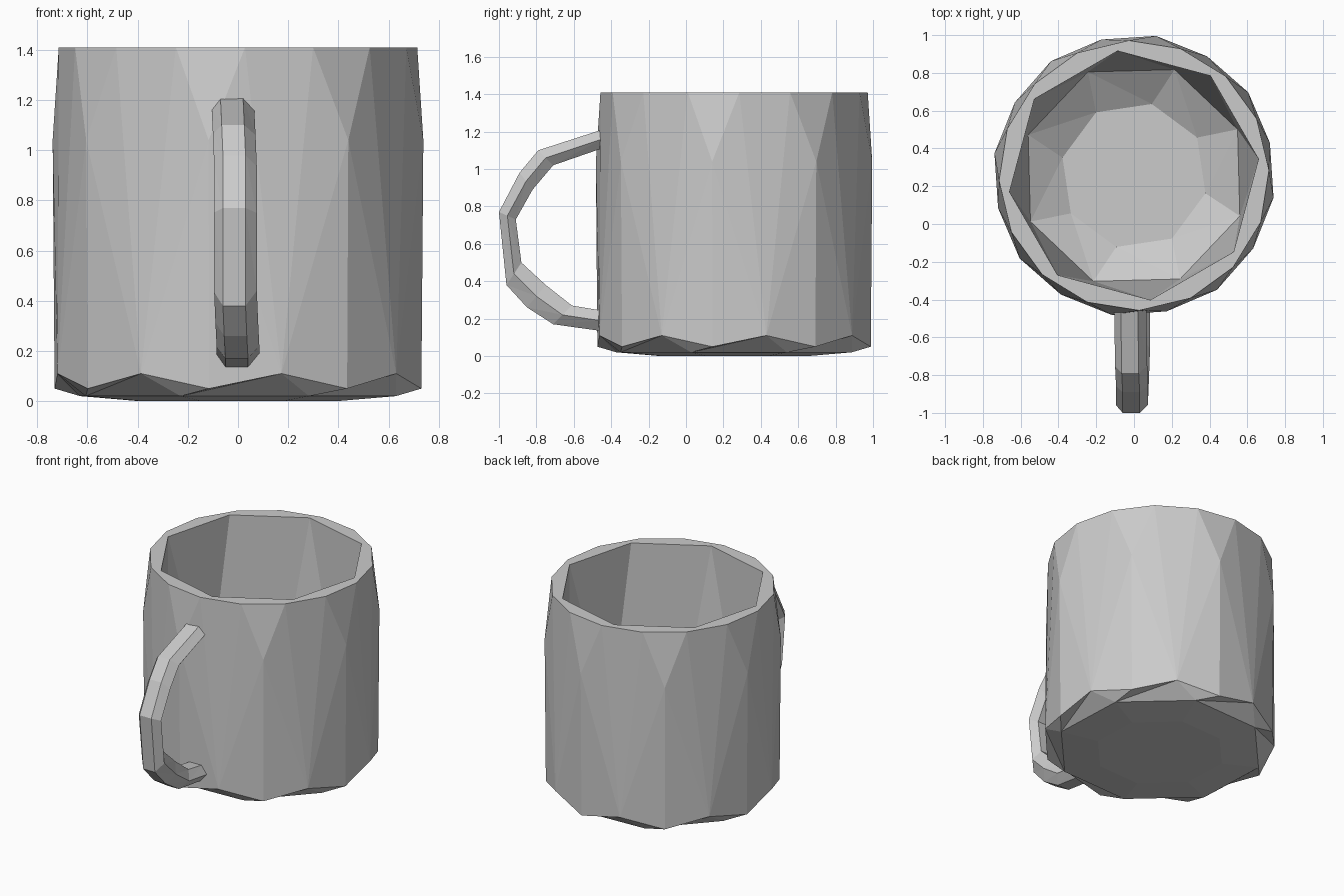
import bpy, bmesh
from math import cos, sin, radians, hypot

if "Cube" in bpy.data.objects:
    bpy.data.objects.remove(bpy.data.objects["Cube"])

SIDES = 8
CENTRE_Y = 0.257


def finish(bm, name):
    bmesh.ops.recalc_face_normals(bm, faces=bm.faces)
    mesh = bpy.data.meshes.new(name)
    bm.to_mesh(mesh)
    bm.free()
    obj = bpy.data.objects.new(name, mesh)
    bpy.context.collection.objects.link(obj)
    return obj


# Mug body: eight-sided rings, each turned against its neighbour
bm = bmesh.new()


def ring(radius, z, turn):
    angles = [radians(-9 + turn + 45 * k) for k in range(SIDES)]
    return [bm.verts.new((radius * cos(a), CENTRE_Y + radius * sin(a), z)) for a in angles]


rim_a = ring(0.715, 1.41, -11.25)
rim_b = ring(0.715, 1.41, 11.25)
shoulder = ring(0.748, 1.04, 0)
low = ring(0.74, 0.05, 0)
high = ring(0.74, 0.11, 22.5)
base = ring(0.67, 0.02, -11)
foot = ring(0.42, 0.0, -11)
lip = ring(0.665, 1.41, -28.5)
wall = ring(0.60, 0.22, -12)
floor = ring(0.39, 0.09, -5)

for k in range(SIDES):
    n = (k + 1) % SIDES
    for face in (
        # outer wall
        (rim_a[k], rim_b[k], shoulder[k]),
        (shoulder[k], rim_b[k], high[k]),
        (shoulder[k], high[k], low[k]),
        (rim_b[k], rim_a[n], high[k]),
        (rim_a[n], shoulder[n], high[k]),
        (shoulder[n], low[n], high[k]),
        # bevelled bottom
        (low[k], high[k], base[k]),
        (high[k], base[n], base[k]),
        (high[k], low[n], base[n]),
        (base[k], base[n], foot[n], foot[k]),
        # rim
        (rim_a[k], rim_b[k], lip[n], lip[k]),
        (rim_b[k], rim_a[n], lip[n]),
        # inside
        (lip[k], lip[n], wall[k]),
        (wall[k], lip[n], wall[n]),
        (wall[k], wall[n], floor[k]),
        (floor[k], wall[n], floor[n]),
    ):
        bm.faces.new(face)
bm.faces.new(foot)
bm.faces.new(floor)
finish(bm, "mug_body")

# Handle: stations of (outer y, outer z, inner y, inner z, centre x)
stations = [
    (-0.45, 1.21, -0.45, 1.11, -0.02),
    (-0.79, 1.10, -0.71, 1.02, -0.015),
    (-0.89, 0.98, -0.82, 0.89, -0.01),
    (-1.00, 0.77, -0.91, 0.73, -0.01),
    (-0.96, 0.38, -0.88, 0.50, -0.01),
    (-0.85, 0.26, -0.75, 0.38, -0.005),
    (-0.71, 0.17, -0.61, 0.27, 0.0),
    (-0.46, 0.135, -0.46, 0.245, 0.0),
]
# cross-section: (x offset, blend from outer to inner)
section = [(-0.05, 0), (0.04, 0), (0.085, 0.5), (0.045, 1), (-0.045, 1), (-0.085, 0.45)]

bm = bmesh.new()
loops = []
for oy, oz, iy, iz, cx in stations:
    loops.append([bm.verts.new((cx + dx, oy + (iy - oy) * t, oz + (iz - oz) * t))
                  for dx, t in section])
for a, b in zip(loops, loops[1:]):
    for j in range(len(section)):
        m = (j + 1) % len(section)
        bm.faces.new((a[j], a[m], b[m]))
        bm.faces.new((a[j], b[m], b[j]))
bm.faces.new(loops[0])
bm.faces.new(loops[-1])
finish(bm, "handle")
